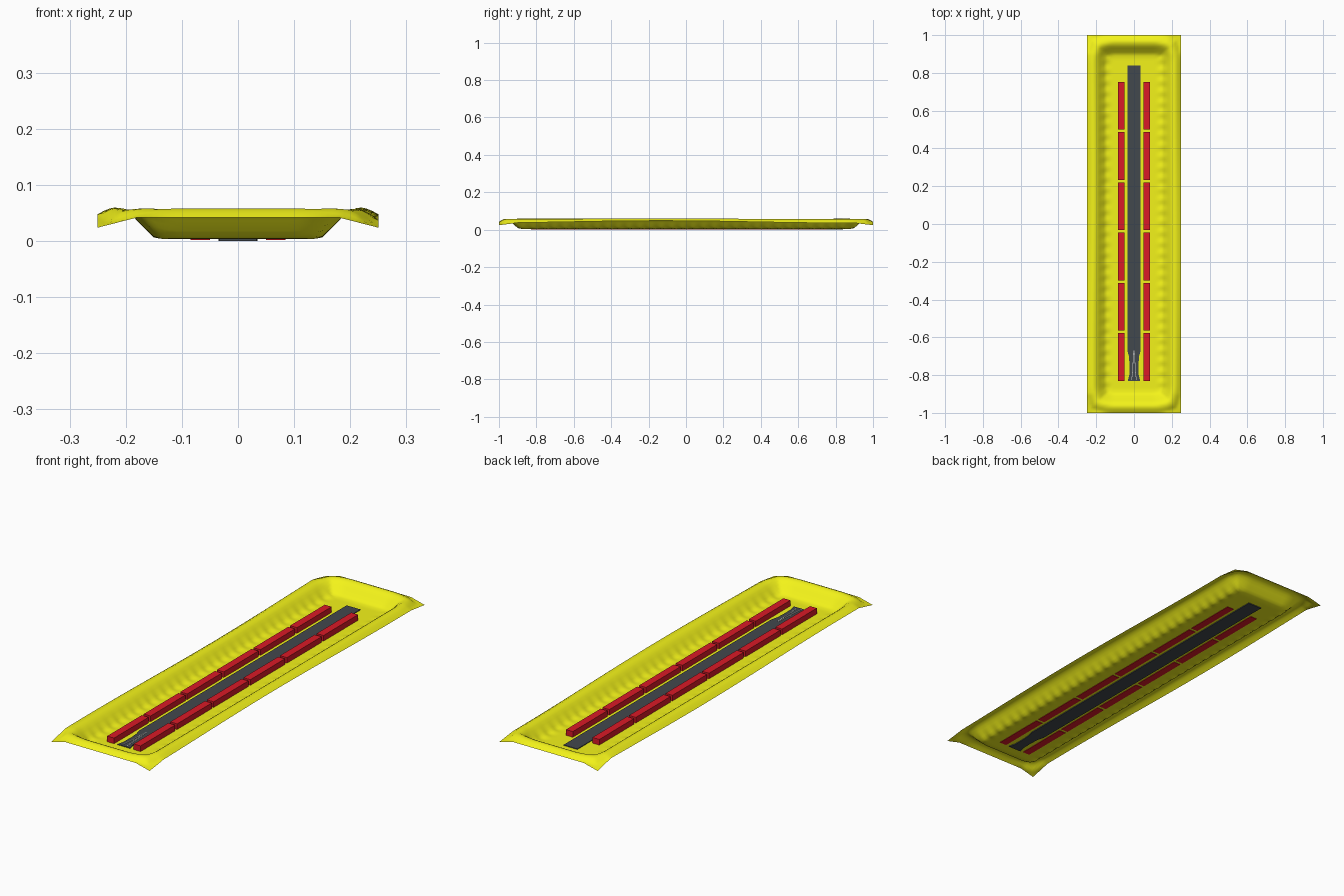
import bpy, bmesh, math

if "Cube" in bpy.data.objects:
    bpy.data.objects.remove(bpy.data.objects["Cube"])


def material(name, rgb):
    m = bpy.data.materials.new(name)
    m.diffuse_color = (*rgb, 1)
    m.use_nodes = True
    m.node_tree.nodes["Principled BSDF"].inputs["Base Color"].default_value = m.diffuse_color
    return m


YELLOW = material("yellow", (0.9, 0.9, 0.01))
RED = material("red", (0.7, 0.01, 0.02))
DARK = material("dark_grey", (0.055, 0.065, 0.075))
WHITE = material("white", (0.8, 0.8, 0.8))


def finish(bm, name, mat):
    bmesh.ops.recalc_face_normals(bm, faces=bm.faces)
    me = bpy.data.meshes.new(name)
    bm.to_mesh(me)
    bm.free()
    me.materials.append(mat)
    ob = bpy.data.objects.new(name, me)
    bpy.context.collection.objects.link(ob)
    return ob


def slab(name, outline, z0, z1, mat):
    """Flat outline extruded upwards from z0 to z1."""
    bm = bmesh.new()
    face = bm.faces.new([bm.verts.new((x, y, z0)) for x, y in outline])
    top = bmesh.ops.extrude_face_region(bm, geom=[face], use_keep_orig=True)["geom"]
    for v in top:
        if isinstance(v, bmesh.types.BMVert):
            v.co.z = z1
    return finish(bm, name, mat)


# Rim cross-section: distance in from the outer edge, height
PROFILE = [(0, 0.042), (0.015, 0.052), (0.03, 0.058), (0.045, 0.057), (0.06, 0.047),
           (0.08, 0.027), (0.1, 0.009), (0.115, 0.005), (0.13, 0.004)]


def profile(e):
    for (a, za), (b, zb) in zip(PROFILE, PROFILE[1:]):
        if e <= b:
            return za + (zb - za) * (e - a) / (b - a)
    return PROFILE[-1][1]


def height(x, y):
    ex, ey = 0.25 - abs(x), 1 - abs(y)
    # rounded corners on the inner basin
    r = 0.15
    e = min(ex, ey)
    if ex < r and ey < r:
        inner = r - math.hypot(r - ex, r - ey)
        e = max(0, 0.5 * e + 0.5 * inner)
    z = profile(e)
    # drooping corners
    z -= 0.018 * max(0, 1 - ex / 0.07) * max(0, 1 - ey / 0.1)
    # long waves on the outer edge
    z += 0.006 * math.sin(3.2 * y + (2 if x > 0 else 4)) * max(0, 1 - ex / 0.05) * min(1, ey / 0.1)
    # small ripples on the basin walls
    if ex < ey:
        z += 0.0025 * math.sin(y * 2 * math.pi / 0.057) * max(0, 1 - abs(e - 0.1) / 0.035)
    return max(0.003, min(0.06, z))


# Soft yellow basin
NX, NY = 50, 200
bm = bmesh.new()
rows = []
for j in range(NY + 1):
    y = -1 + 2 * j / NY
    rows.append([bm.verts.new((x, y, height(x, y)))
                 for x in (-0.25 + 0.5 * i / NX for i in range(NX + 1))])
for a, b in zip(rows, rows[1:]):
    for i in range(NX):
        f = bm.faces.new((a[i], a[i + 1], b[i + 1], b[i]))
        f.smooth = True
finish(bm, "basin", YELLOW)

# Central strip with its pinched front end
half = [(0.033, -0.83), (0.025, -0.80), (0.024, -0.74), (0.027, -0.70), (0.035, -0.67), (0.035, 0.84)]
slab("central_strip", half + [(-x, y) for x, y in reversed(half)], 0, 0.007, DARK)

# White curved markings at the front end
for s, side in ((-1, "left"), (1, "right")):
    path = [(0.014, -0.825), (0.009, -0.78), (0.006, -0.72), (0.003, -0.67)]
    line = [(s * x, y) for x, y in path] + [(s * (x - 0.003), y) for x, y in reversed(path)]
    slab(f"marking_{side}", line, 0.006, 0.008, WHITE)

# Two rows of six red blocks
for s, side in ((-1, "left"), (1, "right")):
    for k in range(6):
        y0 = -0.83 + k * 0.266
        x0, x1 = sorted((s * 0.05, s * 0.085))
        slab(f"block_{side}_{k + 1}", [(x0, y0), (x1, y0), (x1, y0 + 0.252), (x0, y0 + 0.252)],
             0.002, 0.03, RED)
